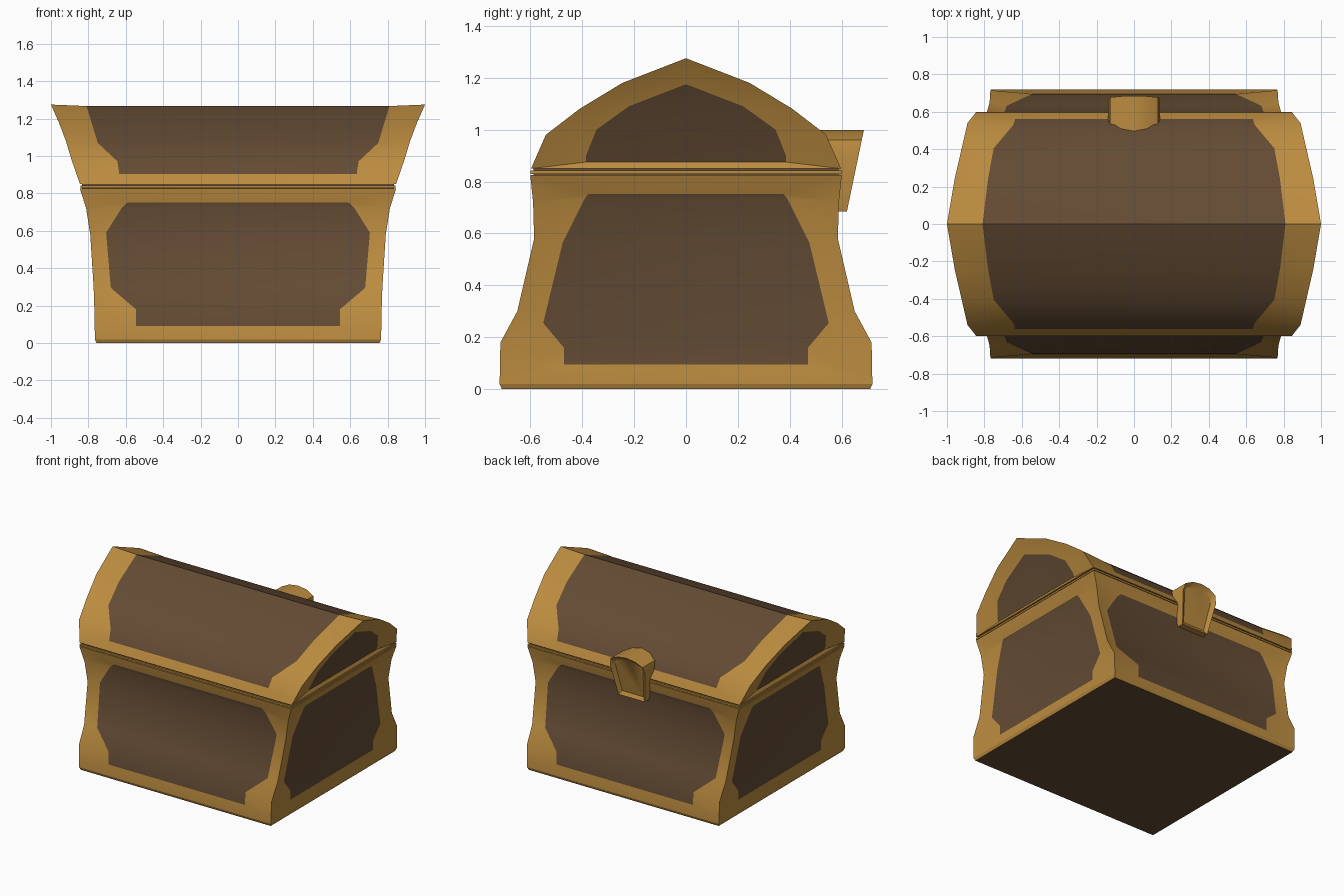
import bpy, bmesh, math

if "Cube" in bpy.data.objects:
    bpy.data.objects.remove(bpy.data.objects["Cube"])

def material(name, rgb):
    m = bpy.data.materials.new(name)
    m.diffuse_color = (*rgb, 1)
    m.use_nodes = True
    m.node_tree.nodes["Principled BSDF"].inputs["Base Color"].default_value = m.diffuse_color
    return m

GOLD = material("gold", (0.50, 0.26, 0.05))
WOOD = material("wood", (0.125, 0.07, 0.034))

def add_face(bm, pts, mat=0):
    unique = list(dict.fromkeys(tuple(round(c, 5) for c in p) for p in pts))
    if len(unique) > 2:
        bm.faces.new([bm.verts.new(p) for p in unique]).material_index = mat

def framed_panel(bm, outer, inner, axis):
    """Gold frame from outer to inner outline, wood strips inside; mirrored on axis."""
    def flip(p):
        return tuple(-c if i == axis else c for i, c in enumerate(p))
    for a, b, c, d in zip(outer, outer[1:], inner[1:], inner):
        add_face(bm, (a, b, c, d))
        add_face(bm, [flip(p) for p in (a, b, c, d)])
        add_face(bm, (d, c, flip(c), flip(d)), 1)
    for end in (0, -1):
        o, i = outer[end], inner[end]
        add_face(bm, (o, flip(o), flip(i), i))

def finish(bm, name):
    bmesh.ops.remove_doubles(bm, verts=bm.verts, dist=0.0005)
    bmesh.ops.recalc_face_normals(bm, faces=bm.faces)
    me = bpy.data.meshes.new(name)
    bm.to_mesh(me)
    bm.free()
    me.materials.append(GOLD)
    me.materials.append(WOOD)
    ob = bpy.data.objects.new(name, me)
    bpy.context.collection.objects.link(ob)
    return ob

def rect(w, d, z):
    return [(w, d, z), (-w, d, z), (-w, -d, z), (w, -d, z)]

def interp(zs, vs, z):
    for i in range(len(zs) - 1):
        if z <= zs[i + 1]:
            t = (z - zs[i]) / (zs[i + 1] - zs[i])
            return vs[i] + t * (vs[i + 1] - vs[i])
    return vs[-1]

# Chest body: flared walls, each with a recessed wood panel
Z = [0.02, 0.18, 0.30, 0.58, 0.72, 0.825]
W = [0.765, 0.768, 0.772, 0.79, 0.812, 0.845]
D = [0.718, 0.715, 0.65, 0.585, 0.589, 0.60]
FRONT = [(.545, .09), (.545, .18), (.68, .295), (.705, .59), (.62, .725), (.59, .752)]
SIDE = [(.47, .095), (.47, .16), (.55, .255), (.475, .565), (.39, .735), (.375, .752)]
RECESS = 0.02
bm = bmesh.new()
for s in (-1, 1):
    framed_panel(bm, [(w, s * d, z) for w, d, z in zip(W, D, Z)],
                 [(u, s * (interp(Z, D, z) - RECESS), z) for u, z in FRONT], 0)
    framed_panel(bm, [(s * w, d, z) for w, d, z in zip(W, D, Z)],
                 [(s * (interp(Z, W, z) - RECESS), u, z) for u, z in SIDE], 1)
foot, base = rect(W[0], D[0], Z[0]), rect(0.757, 0.709, 0)
for i in range(4):
    j = (i + 1) % 4
    add_face(bm, (foot[i], foot[j], base[j], base[i]))
add_face(bm, base, 1)
add_face(bm, rect(W[-1], D[-1], Z[-1]))
finish(bm, "chest_body")

# Rim between body and lid: gold band around a dark core
def slab(name, w, d, z0, z1, mat):
    bm = bmesh.new()
    lo, hi = rect(w, d, z0), rect(w, d, z1)
    add_face(bm, lo, mat)
    add_face(bm, hi, mat)
    for i in range(4):
        j = (i + 1) % 4
        add_face(bm, (lo[i], lo[j], hi[j], hi[i]), mat)
    finish(bm, name)

slab("rim_core", 0.834, 0.588, 0.815, 0.86, 1)
slab("rim_band", 0.843, 0.599, 0.830, 0.842, 0)

# Vaulted lid: half arch as (x, y, z) from eave to ridge
ARCH = [(.845, .597, .85), (.89, .54, .98), (.92, .41, 1.08), (.958, .245, 1.18), (1.0, 0, 1.275)]
ROOF = [(.635, .562, .905), (.645, .53, .972), (.75, .405, 1.07), (.78, .245, 1.17), (.81, 0, 1.267)]
GABLE = [(.385, .875), (.385, .90), (.345, 1.0), (.22, 1.09), (0, 1.175)]

def whole(half):
    return half + [(x, -y, z) for x, y, z in reversed(half[:-1])]

bm = bmesh.new()
framed_panel(bm, whole(ARCH), whole(ROOF), 0)
arch_z, arch_x = [p[2] for p in ARCH], [p[0] for p in ARCH]
for s in (-1, 1):
    framed_panel(bm, [(s * x, y, z) for x, y, z in ARCH],
                 [(s * (interp(arch_z, arch_x, z) - RECESS), y, z) for y, z in GABLE], 1)
add_face(bm, rect(*ARCH[0]))
finish(bm, "lid")

# Shield-shaped latch with a sunken face, leaning out from the back
half = [(.105, .685), (.14, .905), (.127, .96), (.07, .988), (0, .998)]
shield = half + [(-x, z) for x, z in reversed(half[:-1])]
bm = bmesh.new()
face = [(x, .62 + .065 * (z - .685) / .313, z) for x, z in shield]
back = [(x, .48 if z > .85 else .575, z) for x, z in shield]
add_face(bm, face)
for i in range(len(face)):
    j = (i + 1) % len(face)
    add_face(bm, (face[i], face[j], back[j], back[i]))
for a in range(4):
    b = len(back) - 1 - a
    add_face(bm, (back[a], back[a + 1], back[b - 1], back[b]))
bmesh.ops.remove_doubles(bm, verts=bm.verts, dist=0.0005)
bmesh.ops.recalc_face_normals(bm, faces=bm.faces)
bm.faces.ensure_lookup_table()
plate = max(bm.faces, key=lambda f: f.normal.y * f.calc_area())
plate = max((f for f in bm.faces if len(f.verts) == len(shield)), key=lambda f: f.calc_area())
bmesh.ops.inset_individual(bm, faces=[plate], thickness=0.03, depth=-0.02)
finish(bm, "latch")

# Smooth shading with sharp corners kept
for ob in bpy.context.collection.objects:
    ob.select_set(True)
    bpy.context.view_layer.objects.active = ob
bpy.ops.object.shade_smooth_by_angle(angle=math.radians(35))
